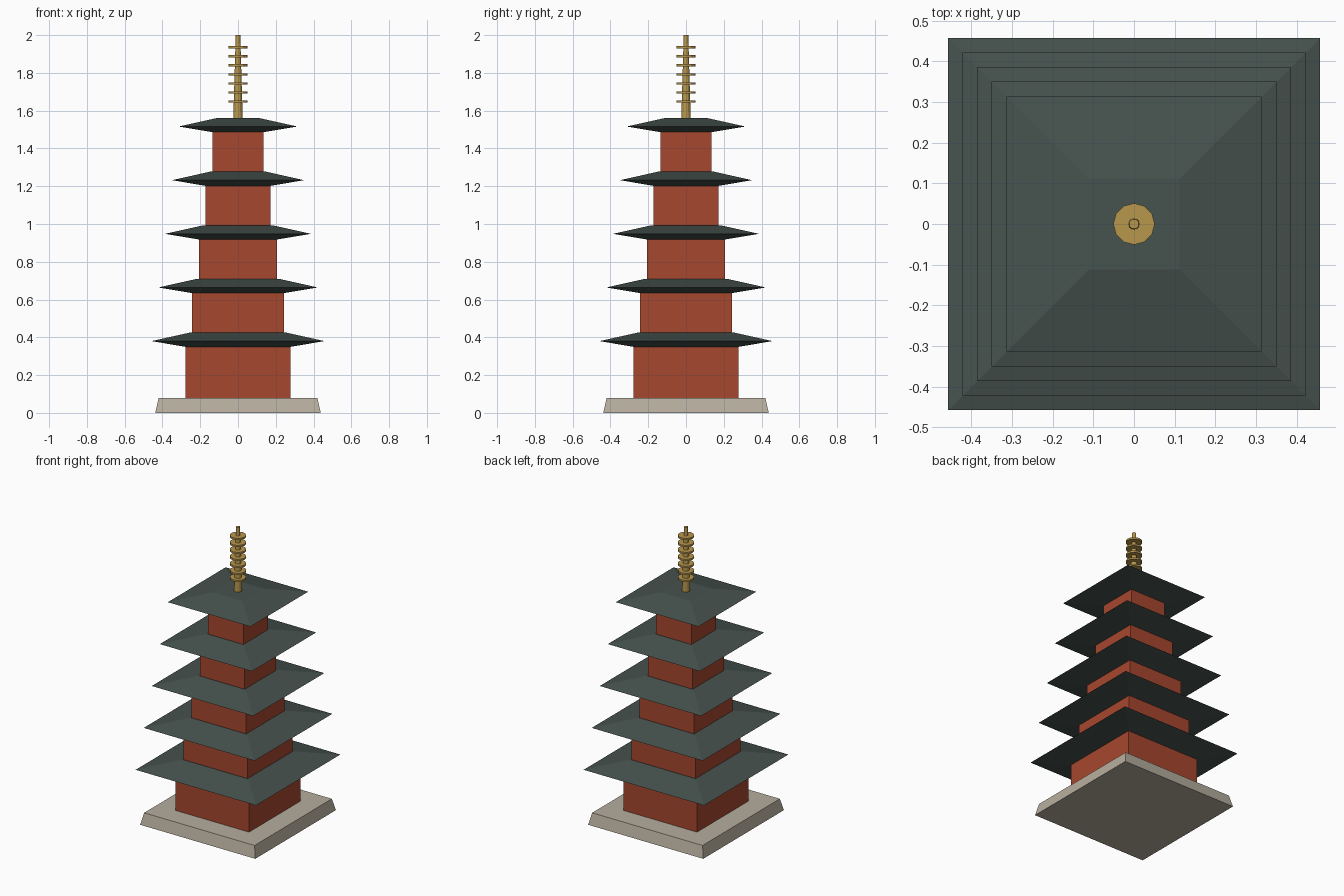
import bpy, bmesh, math

if "Cube" in bpy.data.objects:
    bpy.data.objects.remove(bpy.data.objects["Cube"])


def material(name, rgb):
    lin = [(c / 255 / 12.92) if c < 10 else ((c / 255 + 0.055) / 1.055) ** 2.4 for c in rgb]
    m = bpy.data.materials.new(name)
    m.diffuse_color = (*lin, 1)
    m.use_nodes = True
    m.node_tree.nodes["Principled BSDF"].inputs["Base Color"].default_value = m.diffuse_color
    return m


STONE = material("stone", (182, 174, 158))
RED = material("red_wall", (166, 71, 46))
TILE = material("dark_roof_tile", (70, 82, 77))
GOLD = material("gold", (184, 151, 77))


def stack(name, rings, sides, mat, turn=0.0):
    """Closed solid lofted through (radius, z) rings."""
    bm = bmesh.new()
    loops = []
    for r, z in rings:
        loops.append([bm.verts.new((r * math.cos(turn + 2 * math.pi * i / sides),
                                    r * math.sin(turn + 2 * math.pi * i / sides), z))
                      for i in range(sides)])
    for a, b in zip(loops, loops[1:]):
        for i in range(sides):
            j = (i + 1) % sides
            bm.faces.new((a[i], a[j], b[j], b[i]))
    bm.faces.new(loops[0][::-1])
    bm.faces.new(loops[-1])
    me = bpy.data.meshes.new(name)
    bm.to_mesh(me)
    bm.free()
    me.materials.append(mat)
    ob = bpy.data.objects.new(name, me)
    bpy.context.collection.objects.link(ob)
    return ob


def square(name, rings, mat):
    """Square solid through (half width, z) rings."""
    return stack(name, [(h * math.sqrt(2), z) for h, z in rings], 4, mat, math.pi / 4)


# Stone plinth
square("plinth", [(0.438, 0), (0.42, 0.08)], STONE)

# Five storeys, each with a wall block and a flared roof
floor = 0.08
for i in range(5):
    half = 0.279 - 0.036 * i
    eave = 0.35 + 0.284 * i
    square(f"wall_{i + 1}", [(half, floor), (half, eave + 0.005)], RED)
    square(f"roof_{i + 1}", [(half, eave), (half + 0.179, eave + 0.03),
                             (half - 0.023, eave + 0.075)], TILE)
    floor = eave + 0.07

# Finial: tapered mast with seven discs
stack("finial_mast", [(0.025, 1.555), (0.012, 2.0)], 12, GOLD)
for i in range(7):
    z = 1.648 + 0.048 * i
    stack(f"finial_ring_{i + 1}", [(0.051, z - 0.006), (0.051, z + 0.006)], 12, GOLD)
